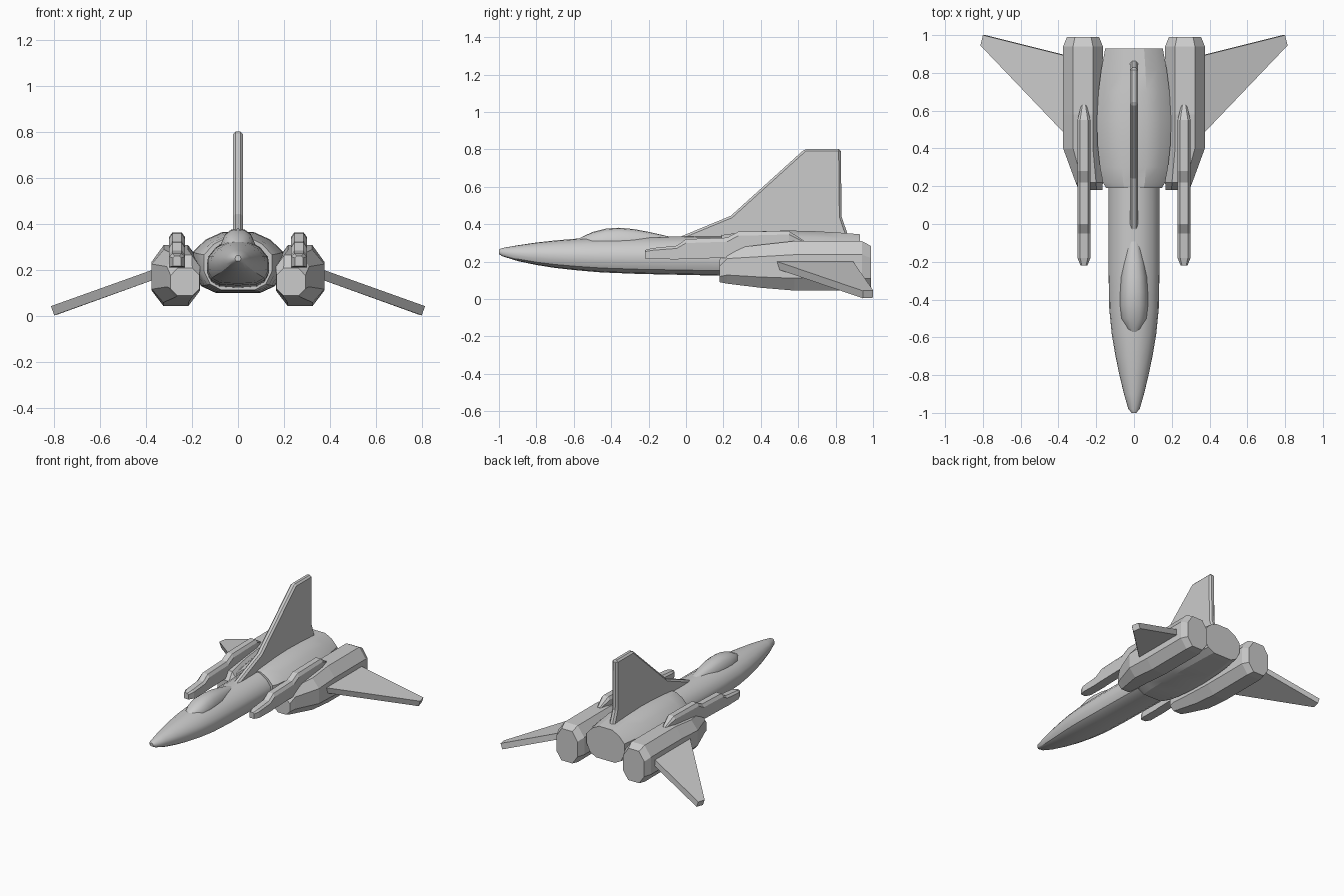
import bpy, bmesh, math

if "Cube" in bpy.data.objects:
    bpy.data.objects.remove(bpy.data.objects["Cube"])


def finish(name, bm, smooth=None, mirror=False, bevel=0):
    bmesh.ops.recalc_face_normals(bm, faces=bm.faces)
    me = bpy.data.meshes.new(name)
    bm.to_mesh(me)
    bm.free()
    ob = bpy.data.objects.new(name, me)
    bpy.context.collection.objects.link(ob)
    if smooth:
        bpy.ops.object.select_all(action='DESELECT')
        ob.select_set(True)
        bpy.context.view_layer.objects.active = ob
        bpy.ops.object.shade_smooth_by_angle(angle=math.radians(smooth))
    if bevel:
        m = ob.modifiers.new("Bevel", 'BEVEL')
        m.width, m.segments = bevel, 1
    if mirror:
        ob.modifiers.new("Mirror", 'MIRROR')
    return ob


def bridge(bm, rings):
    """Skin a list of equal vertex rings and cap both ends."""
    n = len(rings[0])
    for a, b in zip(rings, rings[1:]):
        for i in range(n):
            j = (i + 1) % n
            bm.faces.new((a[i], a[j], b[j], b[i]))
    bm.faces.new(rings[0])
    bm.faces.new(rings[-1])


def loft(name, half, sections, **kw):
    """half: right half section in -1..1; sections: y, centre x, half width, z low, z high."""
    ring = half + [(-x, z) for x, z in reversed(half) if x > 1e-4]
    bm = bmesh.new()
    rings = [[bm.verts.new((cx + w * x, y, (z0 + z1) / 2 + (z1 - z0) / 2 * z))
              for x, z in ring] for y, cx, w, z0, z1 in sections]
    bridge(bm, rings)
    return finish(name, bm, **kw)


def plate(name, outline, half_width, cx=0.0, **kw):
    """Side-view (y, z) outline extruded across x."""
    bm = bmesh.new()
    rings = [[bm.verts.new((cx + s * half_width, y, z)) for y, z in outline] for s in (-1, 1)]
    bridge(bm, rings)
    return finish(name, bm, **kw)


# Slim forward fuselage
hull = [(0, 1), (.35, .95), (.72, .65), (.96, .25), (1, -.05),
        (1, -.4), (.87, -.75), (.6, -.95), (0, -1)]
loft("fuselage", hull, [
    (-1, 0, .012, .24, .265), (-.98, 0, .03, .228, .273), (-.9, 0, .053, .203, .287),
    (-.8, 0, .077, .182, .302), (-.7, 0, .098, .166, .313), (-.58, 0, .118, .153, .323),
    (-.45, 0, .131, .142, .33), (-.25, 0, .135, .134, .333), (.26, 0, .135, .123, .337)],
    smooth=30)

# Wider engine section at the rear with a recessed collar
rear = [(.35, 1), (.72, .75), (1, .35), (1, -.3), (.82, -.78), (.5, -1)]
loft("rear_fuselage", rear, [
    (.19, 0, .147, .115, .341), (.22, 0, .165, .11, .347), (.3, 0, .18, .107, .354),
    (.42, 0, .193, .104, .363), (.55, 0, .196, .102, .366), (.7, 0, .188, .104, .362),
    (.82, 0, .173, .107, .355), (.93, 0, .152, .112, .346)], smooth=25)

# Canopy
loft("canopy", [(0, 1), (.4, .9), (.75, .5), (1, -.4), (1, -1)], [
    (-.575, 0, .022, .29, .322), (-.55, 0, .045, .29, .335), (-.5, 0, .066, .29, .358),
    (-.43, 0, .074, .29, .376), (-.36, 0, .073, .29, .381), (-.28, 0, .068, .29, .374),
    (-.2, 0, .057, .29, .359), (-.09, 0, .034, .29, .334)], smooth=40)

# Side engine nacelles
octagon = [(.5, 1), (1, .45), (1, -.5), (.52, -1)]
loft("nacelle", octagon, [
    (.18, .23, .063, .09, .21), (.22, .237, .072, .082, .267), (.4, .27, .105, .06, .29),
    (.58, .27, .105, .045, .31), (.94, .27, .105, .045, .31), (.99, .27, .085, .05, .283)],
    mirror=True)

# Cannons lying on the nacelles: raised breech and stepped barrel
bm = bmesh.new()
gun = [(-.22, .018, .218, .262), (-.18, .034, .214, .272), (-.05, .034, .212, .285),
       (0, .034, .215, .32), (.22, .034, .22, .328), (.28, .034, .25, .36),
       (.55, .034, .27, .364), (.63, .014, .28, .312)]
bm.free()
loft("cannon", [(.6, 1), (1, .6), (1, -1)],
     [(y, .265, w, a, b) for y, w, a, b in gun], mirror=True)

# Drooping swept wings
bm = bmesh.new()
corners = [(.34, .45, .213), (.813, .945, .044), (.80, 1.0, .047), (.34, .885, .213)]
rings = [[bm.verts.new((x - d * .35, y, z - d)) for x, y, z in corners] for d in (0, .04)]
bridge(bm, rings)
finish("wing", bm, mirror=True)

# Tail fin
plate("tail_fin", [(-.05, .325), (.24, .445), (.635, .802), (.828, .802),
                   (.832, .44), (.87, .33), (.5, .3)], .022, bevel=.012)
